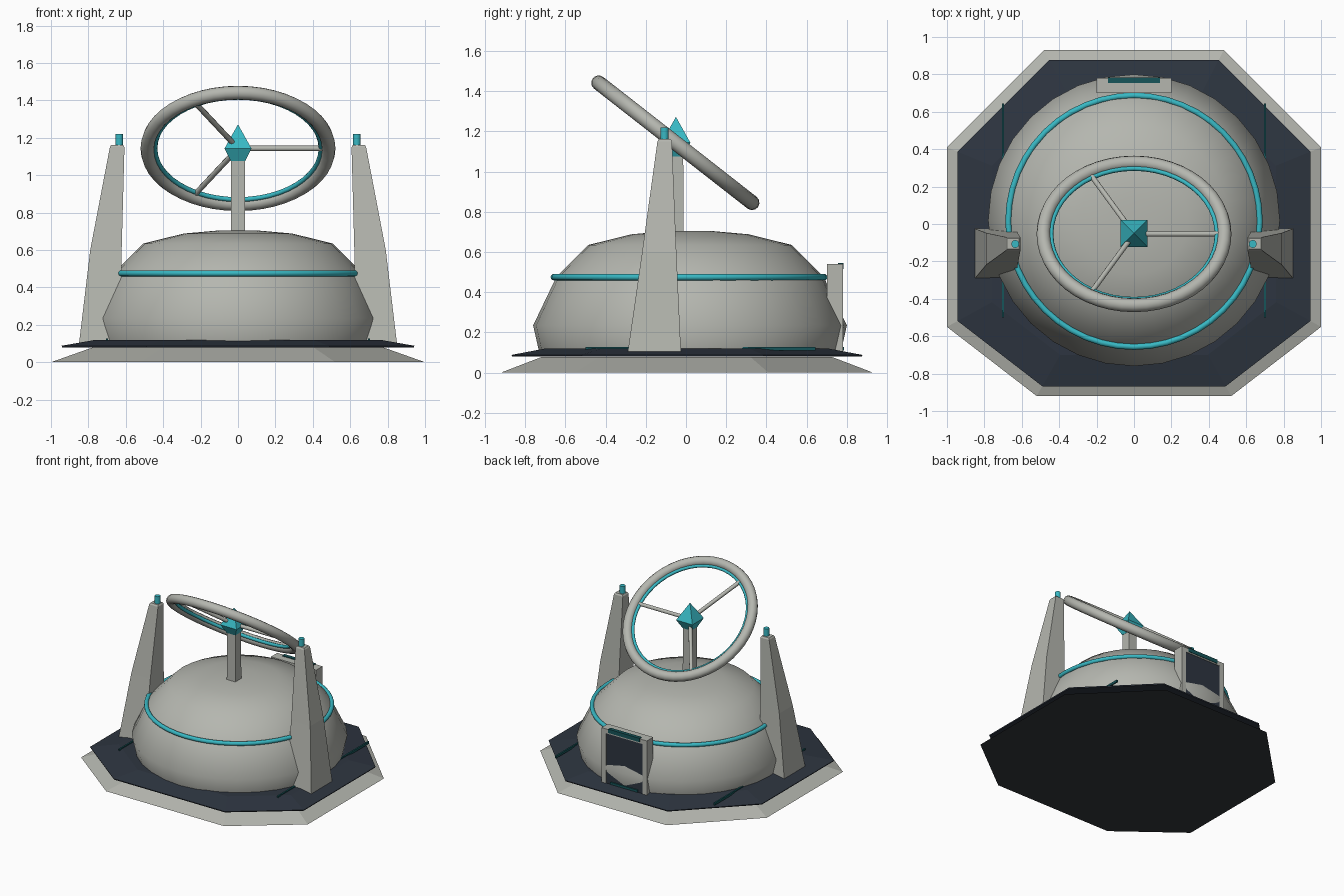
import bpy, bmesh
from math import sin, cos, pi, radians
from mathutils import Vector, Matrix

cube = bpy.data.objects.get("Cube")
if cube:
    bpy.data.objects.remove(cube, do_unlink=True)


def material(name, r, g, b):
    m = bpy.data.materials.new(name)
    m.use_nodes = True
    m.diffuse_color = (r, g, b, 1)
    m.node_tree.nodes["Principled BSDF"].inputs["Base Color"].default_value = (r, g, b, 1)
    return m


GREY = material("concrete grey", 0.46, 0.47, 0.43)
NAVY = material("dark navy", 0.027, 0.036, 0.052)
CHARCOAL = material("charcoal", 0.034, 0.039, 0.042)
TEAL = material("bright teal", 0.04, 0.48, 0.55)
DARK_TEAL = material("dark teal", 0.008, 0.09, 0.1)


def finish(name, bm, *mats, smooth=None):
    bmesh.ops.recalc_face_normals(bm, faces=bm.faces)
    me = bpy.data.meshes.new(name)
    bm.to_mesh(me)
    bm.free()
    for m in mats:
        me.materials.append(m)
    ob = bpy.data.objects.new(name, me)
    bpy.context.collection.objects.link(ob)
    if smooth:
        bpy.ops.object.select_all(action='DESELECT')
        ob.select_set(True)
        bpy.context.view_layer.objects.active = ob
        bpy.ops.object.shade_smooth_by_angle(angle=radians(smooth))
    return ob


def loft(name, rings, *mats, smooth=None):
    """Skin a stack of matching point rings and cap both ends."""
    bm = bmesh.new()
    loops = [[bm.verts.new(p) for p in ring] for ring in rings]
    n = len(loops[0])
    for a, b in zip(loops, loops[1:]):
        for i in range(n):
            j = (i + 1) % n
            bm.faces.new((a[i], a[j], b[j], b[i]))
    bm.faces.new(loops[0])
    bm.faces.new(loops[-1])
    return finish(name, bm, *mats, smooth=smooth)


def rect(x0, x1, y0, y1, z):
    return [(x0, y0, z), (x1, y0, z), (x1, y1, z), (x0, y1, z)]


def circle(r, z, n, x=0, y=0):
    return [(x + r * cos(2 * pi * i / n), y + r * sin(2 * pi * i / n), z) for i in range(n)]


def box(name, x0, x1, y0, y1, z0, z1, mat):
    return loft(name, [rect(x0, x1, y0, y1, z0), rect(x0, x1, y0, y1, z1)], mat)


def torus(name, major, minor, mat, segs=48, sides=12, matrix=Matrix()):
    bm = bmesh.new()
    grid = []
    for i in range(segs):
        a = 2 * pi * i / segs
        grid.append([bm.verts.new(((major + minor * cos(t)) * cos(a),
                                   (major + minor * cos(t)) * sin(a), minor * sin(t)))
                     for t in (2 * pi * k / sides for k in range(sides))])
    for i in range(segs):
        p, q = grid[i], grid[(i + 1) % segs]
        for k in range(sides):
            m = (k + 1) % sides
            bm.faces.new((p[k], q[k], q[m], p[m]))
    bm.transform(matrix)
    return finish(name, bm, mat, smooth=60)


# Octagonal base: flared skirt with charcoal underside, and the dark deck
half = [(0.48, 0.93), (1, 0.41), (1, -0.55), (0.52, -0.92)]
octagon = half + [(-x, y) for x, y in reversed(half)]


def oct_ring(s, z):
    return [(x * s, y * s, z) for x, y in octagon]


skirt = loft("base_skirt", [oct_ring(1, 0), oct_ring(0.78, 0.078)], GREY, CHARCOAL)
for f in skirt.data.polygons:
    f.material_index = 1 if f.normal.z < -0.9 else 0
loft("deck", [oct_ring(0.94, 0.08), oct_ring(0.943, 0.088), oct_ring(0.76, 0.12)], NAVY)

# Dome and its glowing band
profile = [(0.752, 0.11), (0.78, 0.235), (0.665, 0.475), (0.505, 0.635),
           (0.29, 0.688), (0.12, 0.703)]
loft("dome", [circle(r, z, 32, y=0.02) for r, z in profile], GREY, smooth=60)
torus("dome_band", 0.672, 0.016, TEAL, matrix=Matrix.Translation((0, 0.015, 0.475)))

# Side pylons, lamps and deck light strips
for side, s in (("left", 1), ("right", -1)):
    loft(side + "_pylon", [rect(s * 0.62, s * 0.85, -0.29, -0.025, 0.1),
                           rect(s * 0.622, s * 0.79, -0.218, -0.048, 0.6),
                           rect(s * 0.607, s * 0.685, -0.142, -0.07, 1.15),
                           rect(s * 0.614, s * 0.678, -0.135, -0.077, 1.162)], GREY)
    loft(side + "_lamp", [circle(0.021, z, 12, s * 0.635, -0.107) for z in (1.15, 1.22)],
         TEAL, smooth=40)
    for part, y0 in (("front", -0.5), ("back", 0.27)):
        box(f"{side}_{part}_light_strip", s * 0.7 - 0.006, s * 0.7 + 0.006,
            y0, y0 + 0.375, 0.11, 0.128, DARK_TEAL)

# Central post and faceted crystal
CY, CZ = -0.05, 1.143
loft("post", [rect(-w, w, CY - w, CY + w, z) for w, z in ((0.038, 0.68), (0.036, 1.1))], GREY)
loft("crystal", [rect(-w, w, CY - w, CY + w, z)
                 for w, z in ((0.038, 1.075), (0.072, CZ), (0.001, 1.27))], TEAL)

# Tilted ring with inner light and three spokes
tilt = Matrix.Translation((0, CY - 0.003, CZ)) @ Matrix.Rotation(radians(-38), 4, 'X')
torus("tilted_ring", 0.484, 0.037, GREY, matrix=tilt)
torus("ring_light", 0.444, 0.013, TEAL, sides=8, matrix=tilt)
for k in range(3):
    spoke = loft(f"spoke_{k + 1}", [circle(0.015, z, 8) for z in (0.03, 0.455)], GREY, smooth=50)
    spoke.data.transform(tilt @ Matrix.Rotation(k * 2 * pi / 3, 4, 'Z')
                         @ Matrix.Rotation(pi / 2, 4, 'Y'))

# Rear doorway: jambs, lintel, dark door and light bars
for side, s in (("left", 1), ("right", -1)):
    box(side + "_door_jamb", s * 0.16, s * 0.2, 0.7, 0.78, 0.1, 0.54, GREY)
box("door_lintel", -0.2, 0.2, 0.7, 0.78, 0.505, 0.54, GREY)
box("door_panel", -0.16, 0.16, 0.7, 0.776, 0.1, 0.505, NAVY)
box("door_light_bar", -0.138, 0.138, 0.755, 0.784, 0.515, 0.546, DARK_TEAL)
box("threshold_light", -0.12, 0.12, 0.765, 0.785, 0.11, 0.128, DARK_TEAL)
